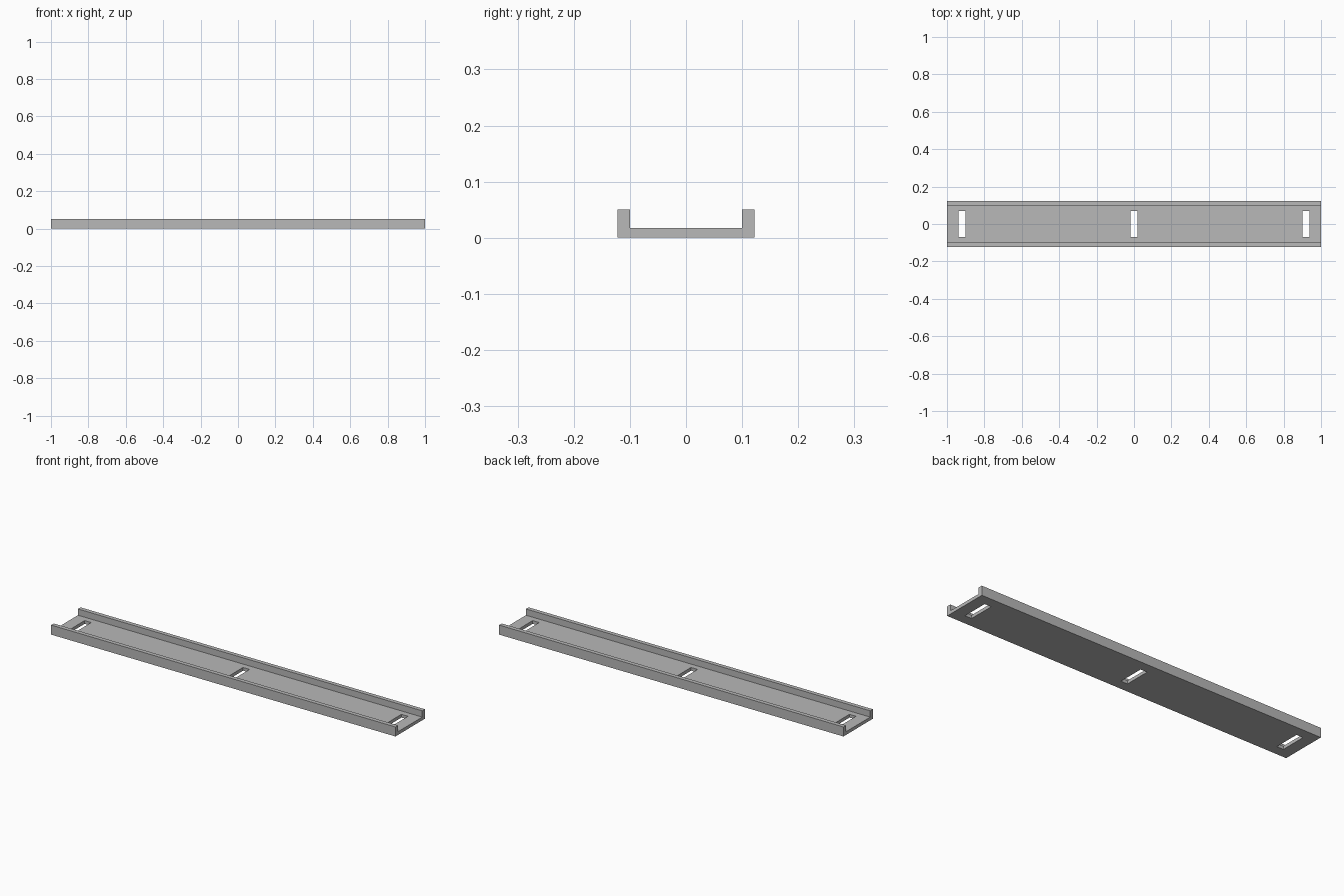
import bpy
import bmesh

default_cube = bpy.data.objects.get("Cube")
if default_cube:
    bpy.data.objects.remove(default_cube, do_unlink=True)

LENGTH, HALF_WIDTH, INNER, FLOOR, HEIGHT = 2.0, 0.122, 0.1, 0.017, 0.05
SLOT_SIZE = (0.038, 0.138, 0.1)
SLOT_X = 0.92

grey = bpy.data.materials.new("light grey")
grey.use_nodes = True
colour = (0.48, 0.48, 0.48, 1)
grey.diffuse_color = colour
grey.node_tree.nodes["Principled BSDF"].inputs["Base Color"].default_value = colour


def make_object(name, bm):
    bmesh.ops.recalc_face_normals(bm, faces=bm.faces)
    mesh = bpy.data.meshes.new(name)
    bm.to_mesh(mesh)
    bm.free()
    mesh.materials.append(grey)
    obj = bpy.data.objects.new(name, mesh)
    bpy.context.collection.objects.link(obj)
    return obj


# U-shaped profile, mirrored across the centre and swept along x
half = [(HALF_WIDTH, 0), (HALF_WIDTH, HEIGHT), (INNER, HEIGHT), (INNER, FLOOR)]
profile = half + [(-y, z) for y, z in reversed(half)]
bm = bmesh.new()
end = bm.faces.new([bm.verts.new((-LENGTH / 2, y, z)) for y, z in profile])
swept = bmesh.ops.extrude_face_region(bm, geom=[end], use_keep_orig=True)
moved = [g for g in swept["geom"] if isinstance(g, bmesh.types.BMVert)]
bmesh.ops.translate(bm, verts=moved, vec=(LENGTH, 0, 0))
channel = make_object("channel_rail", bm)

# Three mounting slots through the floor
bm = bmesh.new()
for x in (-SLOT_X, 0, SLOT_X):
    slot = bmesh.ops.create_cube(bm, size=1)["verts"]
    bmesh.ops.scale(bm, verts=slot, vec=SLOT_SIZE)
    bmesh.ops.translate(bm, verts=slot, vec=(x, 0, 0))
cutter = make_object("slot_cutter", bm)
cutter.hide_render = True

cut = channel.modifiers.new("mounting_slots", 'BOOLEAN')
cut.operation = 'DIFFERENCE'
cut.solver = 'EXACT'
cut.object = cutter

# Apply the cut and discard the helper
bpy.context.view_layer.objects.active = channel
channel.select_set(True)
bpy.ops.object.modifier_apply(modifier=cut.name)
bpy.data.objects.remove(cutter, do_unlink=True)
